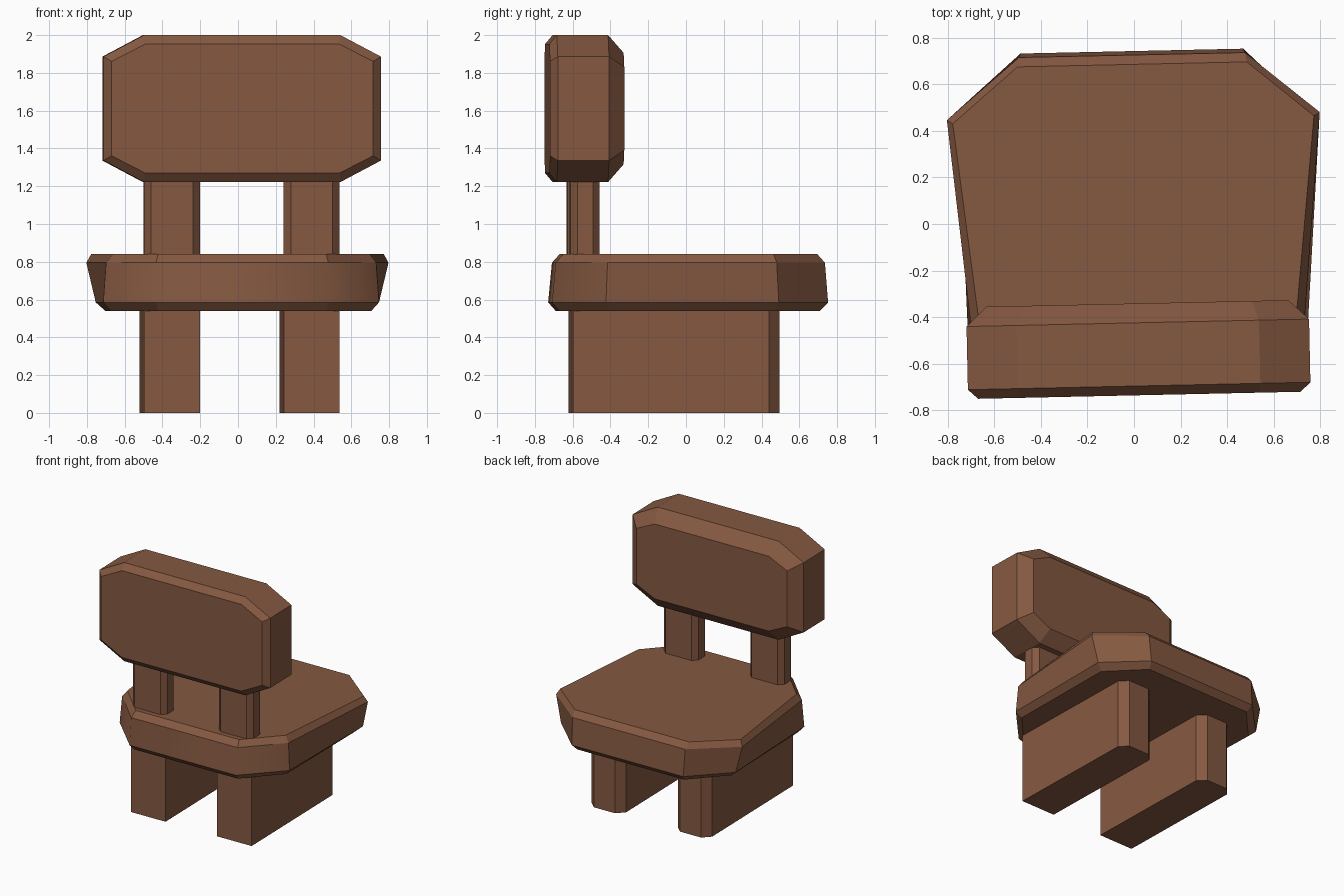
import bpy, bmesh
from mathutils import Vector

if "Cube" in bpy.data.objects:
    bpy.data.objects.remove(bpy.data.objects["Cube"])

TURN = 0.0218          # the whole chair is turned very slightly about z
OFFSET = (0.007, 0, 0)

wood = bpy.data.materials.new("brown wood")
wood.diffuse_color = (0.235, 0.100, 0.053, 1)
wood.use_nodes = True
wood.node_tree.nodes["Principled BSDF"].inputs["Base Color"].default_value = wood.diffuse_color


def loft(name, rings, soft=None):
    """Skin a closed solid through rings of equal point count."""
    bm = bmesh.new()
    loops = [[bm.verts.new(p) for p in ring] for ring in rings]
    n = len(loops[0])
    bm.faces.new(loops[0])
    bm.faces.new(loops[-1])
    for a, b in zip(loops, loops[1:]):
        for i in range(n):
            j = (i + 1) % n
            bm.faces.new((a[i], a[j], b[j], b[i]))
    bmesh.ops.recalc_face_normals(bm, faces=bm.faces)
    if soft:
        for f in bm.faces:
            f.smooth = soft(f)
    mesh = bpy.data.meshes.new(name)
    bm.to_mesh(mesh)
    bm.free()
    mesh.materials.append(wood)
    ob = bpy.data.objects.new(name, mesh)
    ob.location = OFFSET
    ob.rotation_euler.z = TURN
    bpy.context.collection.objects.link(ob)
    return ob


def mirrored(half):
    """Right half outline (x, y) completed with its mirror image."""
    return half + [(-x, y) for x, y in reversed(half)]


def prism(name, outline, z0, z1):
    return loft(name, [[(x, y, z) for x, y in outline] for z in (z0, z1)])


# Seat: eight-sided slab, flared at the back, bevelled top and bottom
seat_levels = [
    (0.54, [(0.445, -0.68), (0.69, -0.42), (0.70, 0.45), (0.46, 0.70)]),
    (0.585, [(0.457, -0.72), (0.73, -0.44), (0.75, 0.475), (0.478, 0.742)]),
    (0.795, [(0.457, -0.70), (0.715, -0.431), (0.80, 0.463), (0.485, 0.725)]),
    (0.84, [(0.445, -0.66), (0.68, -0.415), (0.775, 0.447), (0.492, 0.685)]),
]
loft("seat",
     [[(x, y, z) for x, y in mirrored(half)] for z, half in seat_levels],
     soft=lambda f: f.normal.y < -0.5 and abs(f.normal.z) < 0.3)

# Backrest: upright octagon with bevelled front and deeper bevelled rear
# (y, half width, half height, half top edge, half side edge)
back_levels = [
    (-0.735, 0.692, 0.342, 0.513, 0.25),
    (-0.695, 0.735, 0.389, 0.52, 0.275),
    (-0.424, 0.735, 0.389, 0.52, 0.275),
    (-0.341, 0.648, 0.295, 0.49, 0.22),
]
rings = []
for y, w, h, tw, sh in back_levels:
    half = [(tw, -h), (w, -sh), (w, sh), (tw, h)]
    rings.append([(x, y, 1.611 + z) for x, z in mirrored(half)])
loft("backrest", rings)

# Legs and backrest posts, one of each per side
for side, s in (("left", -1), ("right", 1)):
    cx, w = 0.37 * s, 0.148
    c = 0.057
    leg = mirrored([(w, -0.61), (w, 0.485 - c), (w - c, 0.485)])
    prism(side + "_leg", [(cx + x, y) for x, y in leg], 0, 0.60)
    c = 0.037
    post = mirrored([(w - c, -0.622), (w, -0.622 + c),
                     (w, -0.468 - c), (w - c, -0.468)])
    prism(side + "_post", [(cx + x, y) for x, y in post], 0.80, 1.30)
